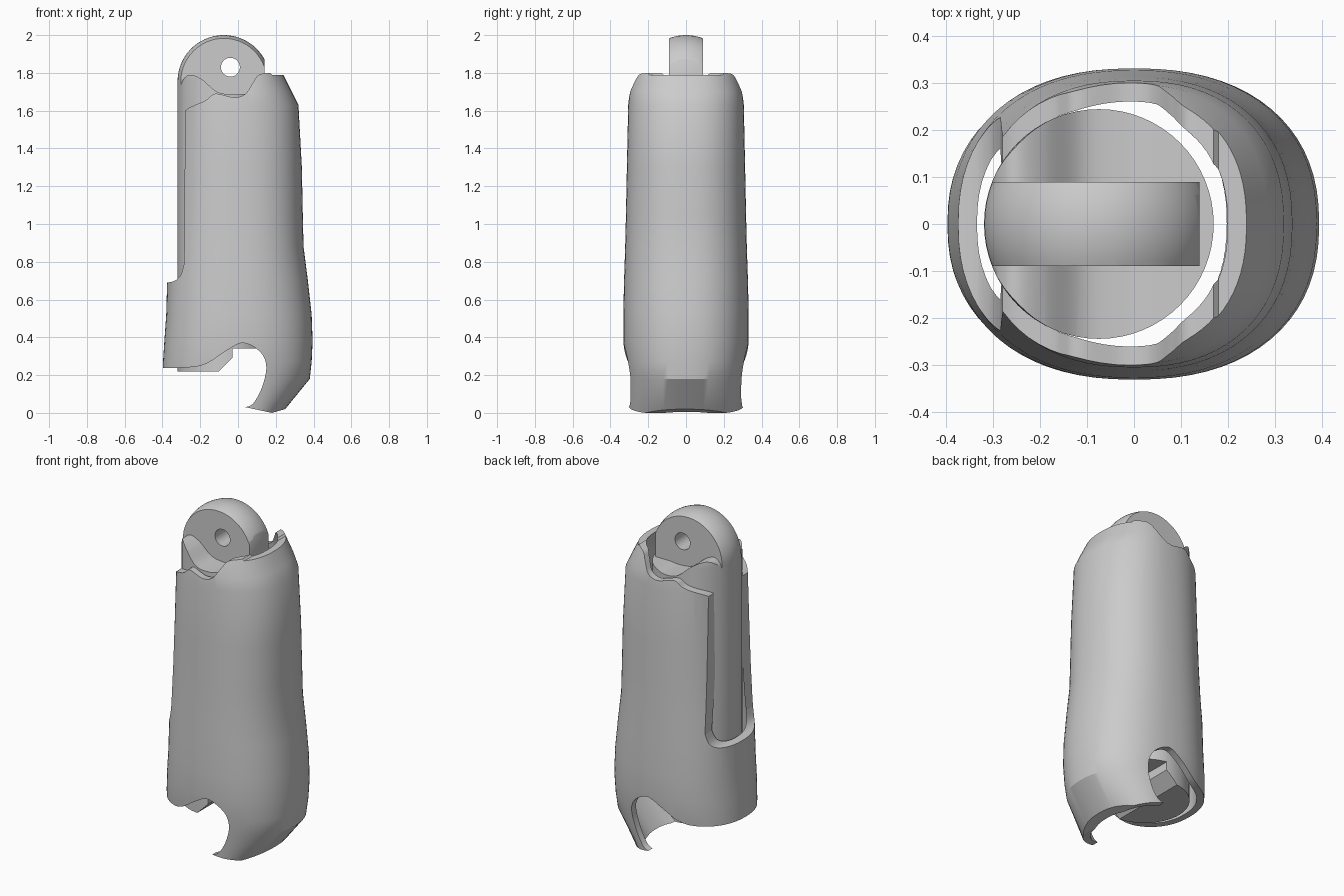
import bpy, bmesh, math
from mathutils import Vector

if "Cube" in bpy.data.objects:
    bpy.data.objects.remove(bpy.data.objects["Cube"], do_unlink=True)

GREY = (0.6, 0.6, 0.6, 1.0)
mat = bpy.data.materials.new("plain grey")
mat.use_nodes = True
mat.diffuse_color = GREY
mat.node_tree.nodes["Principled BSDF"].inputs["Base Color"].default_value = GREY


def make_object(name, bm):
    bmesh.ops.recalc_face_normals(bm, faces=bm.faces[:])
    mesh = bpy.data.meshes.new(name)
    bm.to_mesh(mesh)
    bm.free()
    mesh.materials.append(mat)
    obj = bpy.data.objects.new(name, mesh)
    bpy.context.collection.objects.link(obj)
    return obj


def loft(name, loops, closed=False):
    """Skin a list of equal point loops; cap the ends or join last to first."""
    bm = bmesh.new()
    rings = [[bm.verts.new(p) for p in loop] for loop in loops]
    pairs = list(zip(rings, rings[1:]))
    if closed:
        pairs.append((rings[-1], rings[0]))
    else:
        bm.faces.new(rings[0])
        bm.faces.new(rings[-1])
    n = len(rings[0])
    for a, b in pairs:
        for i in range(n):
            j = (i + 1) % n
            bm.faces.new((a[i], a[j], b[j], b[i]))
    return make_object(name, bm)


def prism(name, outline, y0, y1):
    """Extrude an x-z outline along y."""
    return loft(name, [[(x, y, z) for x, z in outline] for y in (y0, y1)])


def curve(points, steps=6):
    """Smooth curve through the points."""
    p = [Vector(q) for q in points]
    p = [p[0]] + p + [p[-1]]
    out = []
    for a, b, c, d in zip(p, p[1:], p[2:], p[3:]):
        for k in range(steps):
            t = k / steps
            v = 0.5 * (2 * b + (c - a) * t + (2 * a - 5 * b + 4 * c - d) * t**2
                       + (3 * b - a - 3 * c + d) * t**3)
            out.append(tuple(v))
    return out + [tuple(points[-1])]


def boolean(obj, cutter, operation):
    cutter.hide_render = True
    mod = obj.modifiers.new("cut", "BOOLEAN")
    mod.operation = operation
    mod.solver = "EXACT"
    mod.object = cutter
    graph = bpy.context.evaluated_depsgraph_get()
    mesh = bpy.data.meshes.new_from_object(obj.evaluated_get(graph))
    obj.modifiers.clear()
    obj.data = mesh
    bpy.data.objects.remove(cutter, do_unlink=True)


def shell_ring(z, left, right, half, inset=0.0, count=72):
    loop = []
    for i in range(count):
        a = math.tau * i / count
        c, s = math.cos(a), math.sin(a)
        reach = (right if c > 0 else left) - inset
        x = math.copysign(abs(c) ** (2 / 2.3), c) * reach
        y = math.copysign(abs(s) ** (2 / 2.3), s) * (half - inset)
        loop.append((x, y, z))
    return loop


# Outer shell: height, left reach, right reach, half depth
sections = [
    (-0.06, 0.40, 0.185, 0.30), (0.18, 0.40, 0.38, 0.308), (0.27, 0.397, 0.39, 0.322),
    (0.38, 0.39, 0.395, 0.332), (0.52, 0.38, 0.39, 0.332), (0.70, 0.375, 0.37, 0.328),
    (0.88, 0.36, 0.347, 0.322), (1.05, 0.35, 0.343, 0.318), (1.30, 0.34, 0.338, 0.313),
    (1.63, 0.33, 0.32, 0.306), (1.70, 0.325, 0.285, 0.298), (1.85, 0.31, 0.21, 0.25),
]
outer = [shell_ring(*s) for s in sections]
inner = [shell_ring(*s, inset=0.04) for s in reversed(sections)]
shell = loft("outer_shell", outer + inner, closed=True)

# Side outline of the shell: wavy top, heel notch and rear slot
top_edge = curve([(-0.28, 1.60), (-0.25, 1.62), (-0.17, 1.655), (-0.12, 1.69), (-0.02, 1.67),
                  (0.04, 1.69), (0.08, 1.75), (0.11, 1.79), (0.17, 1.80)])
notch = curve([(0.04, 0.03), (0.08, 0.05), (0.125, 0.13), (0.15, 0.24), (0.12, 0.32),
               (0.03, 0.37), (-0.06, 0.33), (-0.17, 0.26), (-0.28, 0.24), (-0.5, 0.24)])
slot = curve([(-0.5, 0.69), (-0.37, 0.69), (-0.31, 0.72), (-0.285, 0.79)])
outline = top_edge + [(0.18, 1.79), (0.5, 1.79), (0.5, 0.03), (0.25, 0.02), (0.18, 0.0)]
boolean(shell, prism("shell_outline", outline + notch + slot, -0.5, 0.5), "INTERSECT")

# Inner core: round-ended post
CX, R, ZC = -0.075, 0.245, 1.755


def core_ring(z, r, count=64):
    return [(CX + r * math.cos(math.tau * i / count), r * math.sin(math.tau * i / count), z)
            for i in range(count)]


dome = [math.radians(a) for a in range(0, 90, 6)] + [math.radians(88.5)]
core = loft("inner_core", [core_ring(0.22, R)]
            + [core_ring(ZC + R * math.sin(a), R * math.cos(a)) for a in dome])

# Hinge tab: trim both sides down to a wavy shoulder
shoulder = curve([(-0.4, 1.68), (-0.32, 1.70), (-0.29, 1.765), (-0.25, 1.79), (-0.19, 1.765),
                  (-0.11, 1.70), (-0.02, 1.685), (0.06, 1.69), (0.3, 1.69)])
for side in (-1, 1):
    boolean(core, prism("side_cut", shoulder + [(0.3, 2.2), (-0.4, 2.2)],
                        0.09 * side, 0.5 * side), "DIFFERENCE")
boolean(core, prism("tab_end_cut", [(0.14, 1.69), (0.4, 1.69), (0.4, 2.2), (0.14, 2.2)],
                    -0.5, 0.5), "DIFFERENCE")

# Pin hole and stepped lower end
hole = [(-0.04 + 0.05 * math.cos(math.tau * i / 32), 1.83 + 0.05 * math.sin(math.tau * i / 32))
        for i in range(32)]
boolean(core, prism("pin_hole", hole, -0.5, 0.5), "DIFFERENCE")
step = [(-0.1, 0.1), (-0.1, 0.22), (-0.03, 0.29), (-0.03, 0.34), (0.4, 0.34), (0.4, 0.1)]
boolean(core, prism("step_cut", step, -0.5, 0.5), "DIFFERENCE")

# Smooth shading with sharp cut edges
for obj in (shell, core):
    bpy.ops.object.select_all(action="DESELECT")
    obj.select_set(True)
    bpy.context.view_layer.objects.active = obj
    bpy.ops.object.shade_smooth_by_angle(angle=math.radians(30))
